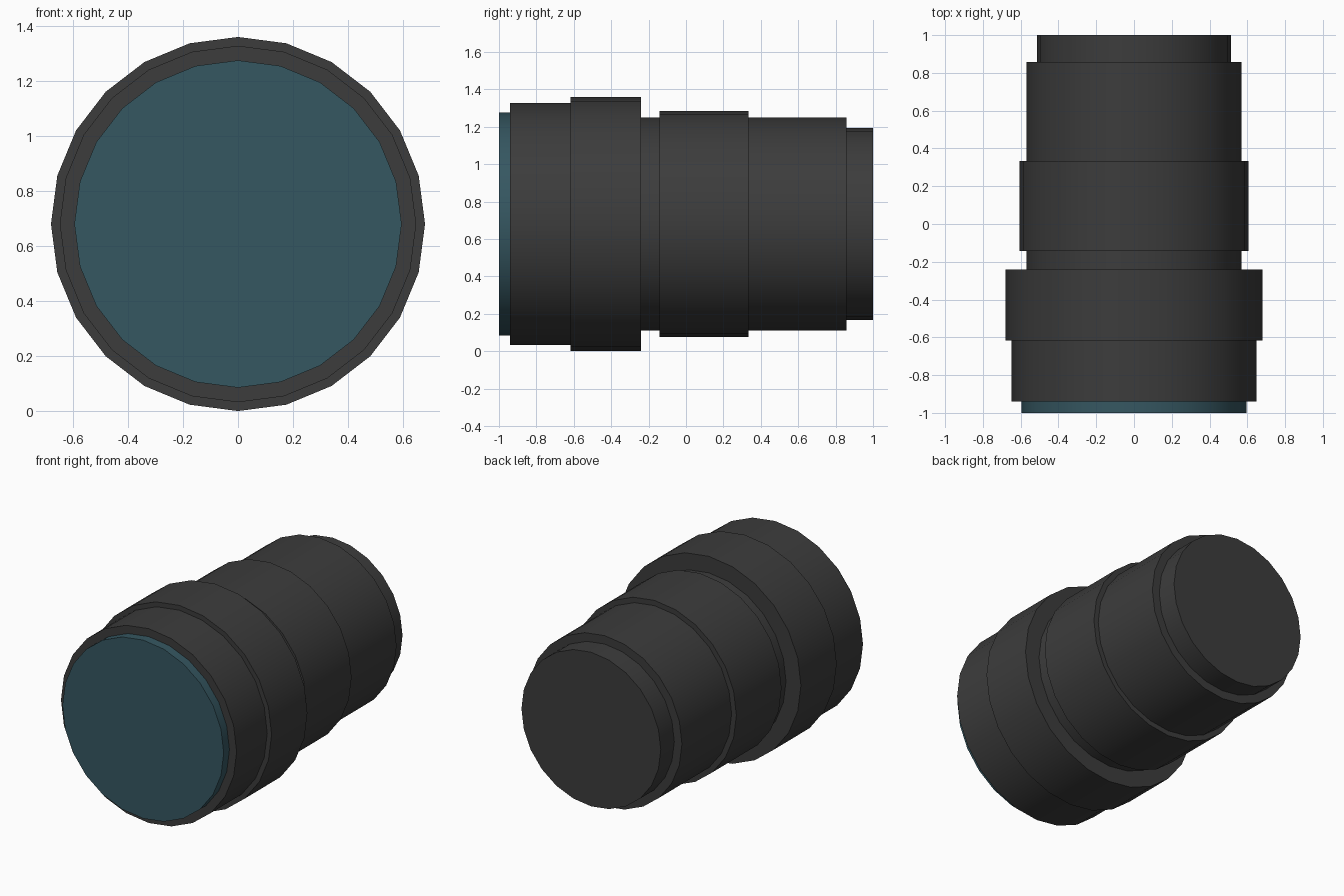
import bpy, math

if "Cube" in bpy.data.objects:
    bpy.data.objects.remove(bpy.data.objects["Cube"])

CZ = 0.68  # height of the barrel axis


def material(name, rgb):
    m = bpy.data.materials.new(name)
    m.diffuse_color = (*rgb, 1)
    m.use_nodes = True
    m.node_tree.nodes["Principled BSDF"].inputs["Base Color"].default_value = m.diffuse_color
    return m


black = material("dark_casing", (0.045, 0.045, 0.045))
teal = material("blue_glass", (0.036, 0.095, 0.12))


def barrel(name, y0, y1, radius, mat):
    """24-sided cylinder along y with a vertex at the top."""
    bpy.ops.mesh.primitive_cylinder_add(
        vertices=24, radius=radius, depth=y1 - y0,
        location=(0, (y0 + y1) / 2, CZ), rotation=(math.pi / 2, 0, 0))
    ob = bpy.context.object
    ob.name = name
    ob.data.materials.append(mat)
    bpy.ops.object.shade_smooth_by_angle(angle=math.radians(30))


# glass at the front, then stepped casing from front to back
barrel("front_glass", -1.0, -0.94, 0.595, teal)
barrel("front_rim", -0.94, -0.617, 0.648, black)
barrel("focus_ring", -0.617, -0.24, 0.68, black)
barrel("main_barrel", -0.24, 0.857, 0.57, black)
barrel("zoom_ring", -0.143, 0.333, 0.605, black)
barrel("rear_mount", 0.857, 1.0, 0.514, black)
